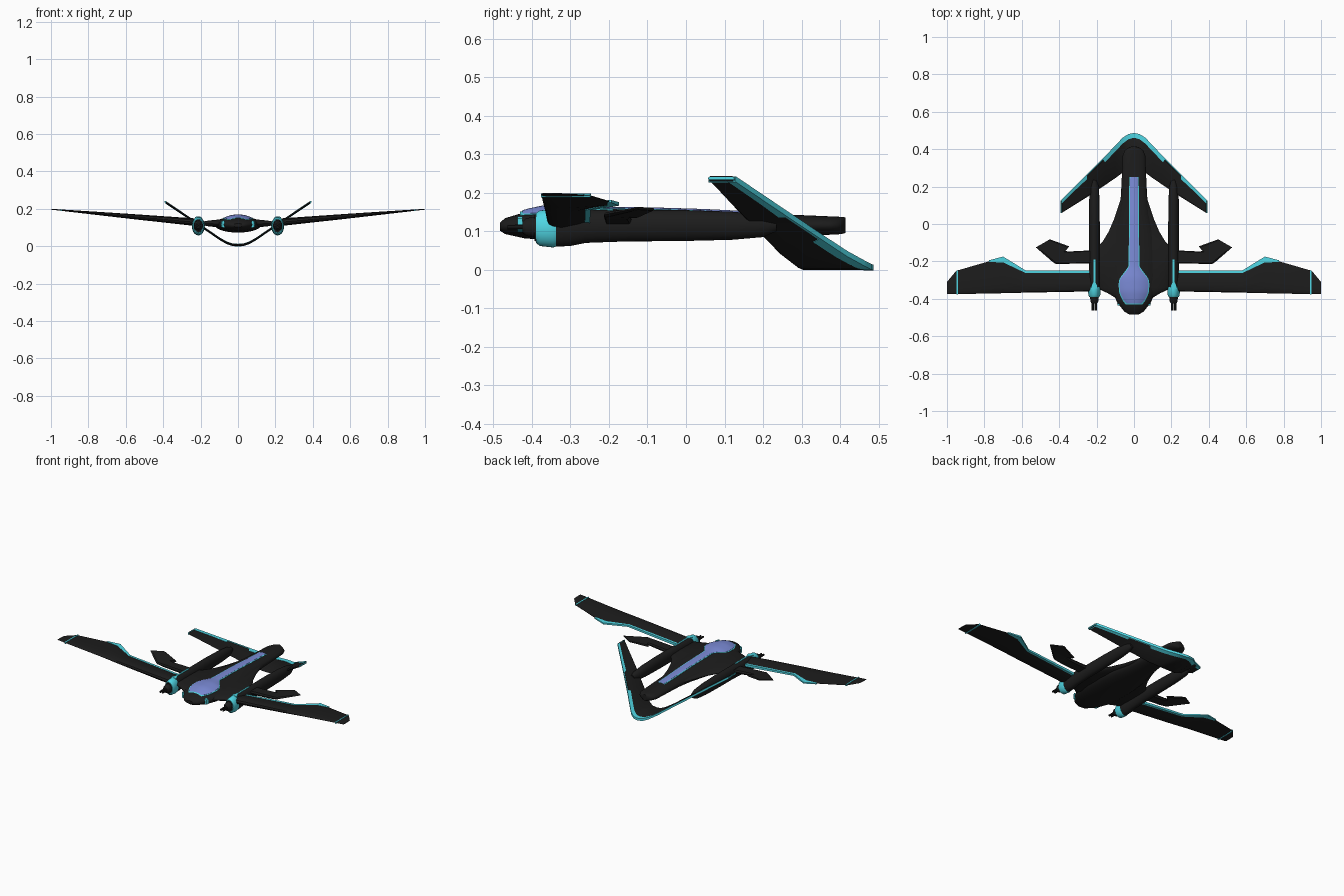
import bpy, bmesh, math
from mathutils import Vector

if "Cube" in bpy.data.objects:
    bpy.data.objects.remove(bpy.data.objects["Cube"])


def material(name, rgb):
    m = bpy.data.materials.new(name)
    m.diffuse_color = (*rgb, 1)
    m.use_nodes = True
    m.node_tree.nodes["Principled BSDF"].inputs["Base Color"].default_value = m.diffuse_color
    return m


DARK = material("dark_hull", (0.012, 0.012, 0.012))
CYAN = material("cyan_trim", (0.08, 0.68, 0.78))
GLASS = material("canopy_glass", (0.20, 0.26, 0.68))


def loft(name, rings, mat, mirror=False, closed=True, angle=35):
    """Skin a list of point rings; optionally mirror across x = 0."""
    bm = bmesh.new()
    loops = [[bm.verts.new(p) for p in r] for r in rings]
    n = len(loops[0])
    for a, b in zip(loops, loops[1:]):
        for i in range(n if closed else n - 1):
            j = (i + 1) % n
            bm.faces.new((a[i], a[j], b[j], b[i]))
    if closed:
        bm.faces.new(loops[0])
        bm.faces.new(loops[-1])
    bmesh.ops.recalc_face_normals(bm, faces=bm.faces)
    if not closed and sum(f.normal.z for f in bm.faces) < 0:
        bmesh.ops.reverse_faces(bm, faces=bm.faces)
    me = bpy.data.meshes.new(name)
    bm.to_mesh(me)
    bm.free()
    ob = bpy.data.objects.new(name, me)
    bpy.context.collection.objects.link(ob)
    me.materials.append(mat)
    if mirror:
        ob.modifiers.new("Mirror", 'MIRROR')
    bpy.ops.object.select_all(action='DESELECT')
    ob.select_set(True)
    bpy.context.view_layer.objects.active = ob
    bpy.ops.object.shade_smooth_by_angle(angle=math.radians(angle))
    return ob


def body(name, sections, mat, x=0, mirror=False, n=28):
    """Elliptical sections (y, half width, bottom, top) along y."""
    rings = []
    for y, w, b, t in sections:
        rings.append([(x + w * math.cos(2 * math.pi * i / n), y,
                       (b + t) / 2 + (t - b) / 2 * math.sin(2 * math.pi * i / n))
                      for i in range(n)])
    return loft(name, rings, mat, mirror)


AIRFOIL = [(0, 0), (.04, .55), (.15, .85), (.35, 1), (.7, .6), (1, .12),
           (1, -.12), (.7, -.6), (.35, -1), (.15, -.85), (.04, -.55)]
PLATE = [(0, 0), (.07, 1), (.93, 1), (1, 0), (.93, -1), (.07, -1)]
STRIP = [(0, 1), (1, 1), (1, -1), (0, -1)]


def panel(name, stations, section, mat):
    """Wing-like panel: stations are (front point, rear point, thickness)."""
    rings = []
    for p, q, th in stations:
        p, q = Vector(p), Vector(q)
        rings.append([p.lerp(q, u) + Vector((0, 0, v * th / 2)) for u, v in section])
    return loft(name, rings, mat, mirror=True, angle=25)


def interp(table, k, col):
    """Linear lookup in a sorted table of tuples."""
    for a, b in zip(table, table[1:]):
        if k <= b[0]:
            f = max(0, (k - a[0]) / (b[0] - a[0]))
            return a[col] + f * (b[col] - a[col])
    return table[-1][col]


# Fuselage
HULL = [(-.483, .025, .102, .122), (-.47, .05, .093, .134), (-.42, .09, .082, .149),
        (-.36, .115, .077, .158), (-.28, .127, .073, .160), (-.15, .125, .073, .158),
        (-.05, .112, .075, .156), (.05, .085, .080, .153), (.15, .070, .085, .148),
        (.30, .063, .089, .142), (.37, .060, .091, .139), (.395, .048, .092, .138),
        (.408, .03, .094, .137), (.414, .012, .096, .136)]
body("fuselage", HULL, DARK)

# Blended root joining the fuselage to the booms
body("wing_root", [(-.40, .09, .105, .13), (-.37, .14, .102, .14), (-.34, .205, .098, .146),
                   (-.20, .205, .098, .146), (-.13, .20, .10, .144), (-.09, .165, .10, .143),
                   (-.04, .135, .10, .142), (.03, .105, .10, .14), (.12, .075, .10, .14)], DARK)


def skin(name, outline, lift, bulge, mat):
    """Patch draped over the fuselage top; outline is (y, half width)."""
    rings = []
    for i in range(41):
        y = outline[0][0] + (outline[-1][0] - outline[0][0]) * i / 40
        w, hw = interp(outline, y, 1), interp(HULL, y, 1)
        b, t = interp(HULL, y, 2), interp(HULL, y, 3)
        ring = []
        for k in range(-7, 8):
            u = max(-1, min(1, k / 6))
            z = (b + t) / 2 + (t - b) / 2 * math.sqrt(max(0, 1 - (u * w / hw) ** 2))
            edge = lift if abs(k) < 7 else -.004
            ring.append((u * w, y, z + edge + bulge * (w / .08) * (1 - u * u)))
        rings.append(ring)
    loft(name, rings, mat, closed=False)


# Canopy with its long dorsal stripe
CANOPY = [(-.425, .04), (-.41, .055), (-.37, .074), (-.32, .078), (-.29, .072),
          (-.25, .04), (-.225, .024), (.25, .02)]
skin("canopy_trim", [(y + (-.006 if i == 0 else 0), w + .005) for i, (y, w) in enumerate(CANOPY)],
     .001, .007, CYAN)
skin("canopy", CANOPY, .0025, .009, GLASS)

# Small side panels on the nose
panel("nose_panel", [((.072, -.437, .118), (.08, -.425, .118), .04),
                     ((.086, -.437, .118), (.091, -.425, .118), .03)], STRIP, CYAN)

# Engine booms with cyan cowls and top lines
body("boom", [(-.393, .024, .075, .143), (-.34, .032, .060, .156), (-.30, .032, .062, .156),
              (-.26, .030, .070, .156), (-.15, .029, .074, .155), (.0, .029, .075, .155),
              (.12, .028, .078, .151), (.20, .024, .085, .143), (.235, .012, .10, .132)],
     DARK, .212, True)
body("cowl", [(-.39, .027, .071, .147), (-.38, .032, .062, .154), (-.345, .0345, .058, .158),
              (-.338, .033, .060, .157)], CYAN, .212, True)
panel("cowl_point", [((.195, -.345, .152), (.195, -.335, .152), .01),
                     ((.212, -.345, .157), (.212, -.30, .157), .006),
                     ((.229, -.345, .152), (.229, -.335, .152), .01)], STRIP, CYAN)
panel("boom_line", [((.207, -.33, .156), (.207, -.19, .155), .006),
                    ((.217, -.33, .156), (.217, -.19, .155), .006)], STRIP, CYAN)

# Twin-barrel guns at the boom fronts
body("gun_housing", [(-.425, .014, .097, .125), (-.415, .021, .088, .134),
                     (-.385, .023, .083, .139)], DARK, .212, True, 16)
for i, dx in enumerate((-.008, .008)):
    body(f"gun_barrel_{i}", [(-.463, .006, .105, .117), (-.41, .007, .104, .118)],
         DARK, .212 + dx, True, 10)


# Main wings
def wz(x):
    return .126 + (x - .2) / .8 * .072


def wing_st(x, y0, y1, th):
    return ((x, y0, wz(x)), (x, y1, wz(x)), th)


panel("main_wing", [wing_st(.20, -.36, -.25, .042), wing_st(.58, -.367, -.25, .026),
                    wing_st(.70, -.37, -.178, .020), wing_st(.95, -.375, -.25, .007),
                    wing_st(1.0, -.375, -.31, .004)], AIRFOIL, DARK)
panel("wing_trailing_trim", [wing_st(.235, -.263, -.249, .015), wing_st(.58, -.262, -.248, .011),
                             wing_st(.70, -.205, -.174, .009), wing_st(.775, -.204, -.194, .007)],
      STRIP, CYAN)
panel("wing_tip_line", [wing_st(.942, -.376, -.247, .0095), wing_st(.949, -.376, -.249, .0095)],
      STRIP, CYAN)

# Small winglets behind the main wings
panel("winglet", [((.21, -.21, .128), (.21, -.14, .128), .022),
                  ((.37, -.213, .138), (.35, -.147, .138), .017),
                  ((.42, -.213, .143), (.375, -.143, .141), .013),
                  ((.435, -.203, .145), (.345, -.12, .141), .012),
                  ((.525, -.125, .160), (.45, -.082, .157), .007)], PLATE, DARK)

# Swept V tail
TAIL = [(0, .29, .485, .006), (.03, .288, .479, .008), (.06, .275, .460, .018),
        (.10, .245, .418, .041), (.155, .208, .360, .079), (.257, .14, .257, .148),
        (.39, .057, .125, .237)]
panel("v_tail", [((x, a, z), (x, b, z), .012) for x, a, b, z in TAIL], PLATE, DARK)


def tail_trim(name, stations):
    st = []
    for x, width in stations:
        b, z = interp(TAIL, x, 2), interp(TAIL, x, 3)
        st.append(((x, b - width, z), (x, b + .002, z), .0145))
    panel(name, st, STRIP, CYAN)


tail_trim("tail_trim_inner", [(0, .024), (.03, .026), (.06, .03), (.10, .03), (.155, .03), (.165, .006)])
tail_trim("tail_trim_middle", [(.165, .006), (.25, .006)])
tail_trim("tail_trim_outer", [(.25, .024), (.30, .02), (.388, .018)])
panel("tail_tip_trim", [((.385, .058, .234), (.385, .127, .234), .0145),
                        ((.392, .058, .238), (.392, .125, .238), .006)], STRIP, CYAN)
